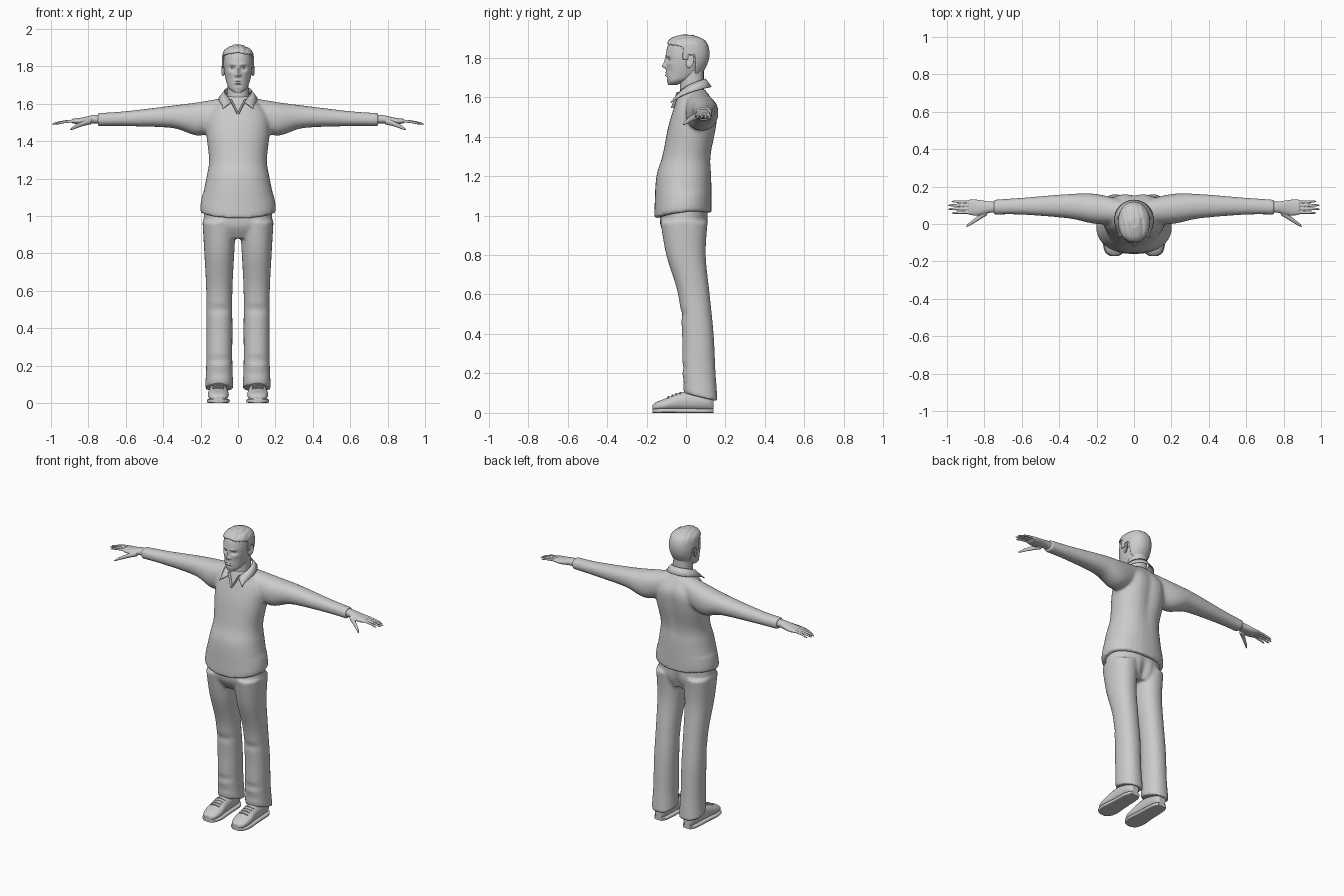
import bpy, bmesh, math
from mathutils import Vector

cube = bpy.data.objects.get("Cube")
if cube:
    bpy.data.objects.remove(cube)

grey = bpy.data.materials.new("light_grey")
grey.use_nodes = True
grey.diffuse_color = (.6, .6, .6, 1)
grey.node_tree.nodes["Principled BSDF"].inputs["Base Color"].default_value = grey.diffuse_color

SIDES = {"left": 1, "right": -1}


# Cross-sections: position along the axis, then centre and half size of the oval
def trunk(z, wide, front, back):
    return Vector((z, 0, (front + back) / 2, wide, (back - front) / 2))


def limb(x, low, top, front, back):
    return Vector((x, (front + back) / 2, (low + top) / 2, (back - front) / 2, (top - low) / 2))


def foot(y, wide, low, top):
    return Vector((y, 0, (low + top) / 2, wide, (top - low) / 2))


def spline(rows, steps):
    result = []
    for i in range(len(rows) - 1):
        before, start = rows[max(i - 1, 0)], rows[i]
        end, after = rows[i + 1], rows[min(i + 2, len(rows) - 1)]
        leave, arrive = (end - before) / 2, (after - start) / 2
        for step in range(steps):
            t = step / steps
            ease = t * t * (3 - 2 * t)
            result.append(start.lerp(end, ease) + leave * t * (1 - t) ** 2 - arrive * t * t * (1 - t))
    return result + [rows[-1]]


def loft(bm, axis, rows, power=2.2, side=1, mid=0, segments=32, steps=6):
    order = {"x": "xyz", "y": "yxz", "z": "zxy"}[axis]
    rings = []
    for at, centre_u, centre_v, half_u, half_v in spline(rows, steps):
        ring = []
        for i in range(segments):
            c, s = math.cos(math.tau * i / segments), math.sin(math.tau * i / segments)
            u = centre_u + half_u * math.copysign(abs(c) ** (2 / power), c)
            v = centre_v + half_v * math.copysign(abs(s) ** (2 / power), s)
            point = dict(zip(order, (at, u, v)))
            ring.append(bm.verts.new((side * (point["x"] + mid), point["y"], point["z"])))
        rings.append(ring)
    for lower, upper in zip(rings, rings[1:]):
        for i in range(segments):
            bm.faces.new((lower[i - 1], lower[i], upper[i], upper[i - 1]))
    bm.faces.new(rings[0])
    bm.faces.new(rings[-1])


def digit(bm, side, start, end, thick, thin):
    """Rounded finger from start to end, bending down a little."""
    rows, count = [], 8
    for i in range(count + 1):
        t = i / count
        point = Vector(start).lerp(Vector(end), t)
        point.z += .02 * t * (1 - t)
        radius = (thick + (thin - thick) * t) * max(.3, math.sqrt(1 - t ** 12))
        rows.append(Vector((*point, radius, radius)))
    loft(bm, "x", rows, power=2, side=side, segments=16, steps=2)


def bump(bm, at, size, push):
    """Soft push around a point, mirrored when the point is off centre."""
    for side in SIDES.values() if at[0] else [1]:
        flip = Vector((side, 1, 1))
        for v in bm.verts:
            offset = v.co * flip - Vector(at)
            weight = math.exp(-sum((d / s) ** 2 for d, s in zip(offset, size)))
            v.co += Vector(push) * flip * weight


def feature(bm, z, wide, tall, out, x=0):
    bump(bm, at=(x, -.1, z), size=(wide, .04, tall), push=(0, -out, 0))


def ball(bm, centre, size):
    for v in bmesh.ops.create_uvsphere(bm, u_segments=24, v_segments=16, radius=1)["verts"]:
        v.co = Vector(centre) + v.co * Vector(size)


def finish(name, bm, voxel=0, relax=0, thick=0):
    bmesh.ops.recalc_face_normals(bm, faces=bm.faces)
    mesh = bpy.data.meshes.new(name)
    bm.to_mesh(mesh)
    bm.free()
    mesh.materials.append(grey)
    mesh.shade_smooth()
    mesh.set_sharp_from_angle(angle=math.radians(50))
    part = bpy.data.objects.new(name, mesh)
    bpy.context.collection.objects.link(part)
    if thick:
        shell = part.modifiers.new("Thickness", "SOLIDIFY")
        shell.thickness, shell.offset = thick, 1
    if voxel:
        blend = part.modifiers.new("Blend", "REMESH")
        blend.mode, blend.voxel_size, blend.use_smooth_shade = "VOXEL", voxel, True
        part.modifiers.new("Relax", "SMOOTH").iterations = relax


# Shirt: body and sleeves blended, with a dipping hem and a hollow spine
bm = bmesh.new()
loft(bm, "z", [trunk(z=1, wide=.2, front=-.16, back=.13), trunk(z=1.05, wide=.2, front=-.16, back=.13),
               trunk(z=1.2, wide=.17, front=-.15, back=.13), trunk(z=1.3, wide=.155, front=-.12, back=.13),
               trunk(z=1.45, wide=.17, front=-.09, back=.16), trunk(z=1.55, wide=.16, front=-.06, back=.16),
               trunk(z=1.64, wide=.07, front=-.03, back=.1)])
for v in bm.verts:
    if v.co.z < 1.1:
        v.co.z += .1 * v.co.y + v.co.x ** 2 / 2
bump(bm, at=(0, .16, 1.45), size=(.04, .1, .2), push=(0, -.015, 0))
for side in SIDES.values():
    loft(bm, "x", [limb(x=.03, low=1.5, top=1.64, front=0, back=.12),
                   limb(x=.2, low=1.43, top=1.61, front=0, back=.16),
                   limb(x=.35, low=1.47, top=1.59, front=.03, back=.16),
                   limb(x=.6, low=1.48, top=1.56, front=.05, back=.14),
                   limb(x=.75, low=1.48, top=1.55, front=.05, back=.13)], side=side)
finish("shirt", bm, voxel=.009, relax=5)

# Trousers: hips and two legs, with tilted cuffs and a few folds
bm = bmesh.new()
loft(bm, "z", [trunk(z=1.04, wide=.18, front=-.13, back=.11), trunk(z=.95, wide=.18, front=-.13, back=.11),
               trunk(z=.88, wide=.13, front=-.09, back=.08)])
for side in SIDES.values():
    loft(bm, "z", [trunk(z=.97, wide=.09, front=-.13, back=.11), trunk(z=.8, wide=.08, front=-.1, back=.1),
                   trunk(z=.6, wide=.07, front=-.04, back=.12), trunk(z=.4, wide=.07, front=-.02, back=.14),
                   trunk(z=.2, wide=.07, front=-.02, back=.15), trunk(z=.08, wide=.076, front=-.01, back=.16)],
         side=side, mid=.1)
for v in bm.verts:
    if v.co.z < .14:
        v.co.z -= 4 * (v.co.y - .07) * (.14 - v.co.z)
for z in (.16, .23, .5):
    bump(bm, at=(.1, -.02, z), size=(.08, .04, .02), push=(0, .008, 0))
bump(bm, at=(0, .1, .93), size=(.02, .06, .07), push=(0, -.02, 0))
finish("trousers", bm, voxel=.009, relax=4)

# Collar: folded band round the neck that falls to pointed wings
bm = bmesh.new()
for side in SIDES.values():
    count, previous = 16, None
    for i in range(count + 1):
        t = i / count
        out = Vector((side * math.sin(2.7 * t), math.cos(2.7 * t), 0))
        top = Vector((0, .025, 1.69 - .08 * t * t)) + out * .07
        low = top + out * .03 + Vector((side * .04, -.01, 0)) * t ** 8
        low.z -= .04
        edge = bm.verts.new(top), bm.verts.new(low)
        if previous:
            bm.faces.new((*previous, *reversed(edge)))
        previous = edge
bmesh.ops.remove_doubles(bm, verts=bm.verts, dist=.001)
finish("collar", bm, thick=.006)

# Neckline: two edges meeting in a point
bm = bmesh.new()
for side in SIDES.values():
    loft(bm, "z", [Vector((1.545 + .08 * t, .04 * t, .03 * t - .068, .006, .009)) for t in (0, .5, 1)],
         side=side, segments=12)
finish("neckline", bm)

# Neck
bm = bmesh.new()
loft(bm, "z", [trunk(z=1.58, wide=.06, front=-.03, back=.09), trunk(z=1.74, wide=.056, front=-.03, back=.09)])
finish("neck", bm)


def skull():
    bm = bmesh.new()
    loft(bm, "z", [trunk(z=1.66, wide=.02, front=-.09, back=-.05), trunk(z=1.68, wide=.047, front=-.095, back=0),
                   trunk(z=1.71, wide=.06, front=-.1, back=.06), trunk(z=1.77, wide=.074, front=-.1, back=.1),
                   trunk(z=1.83, wide=.077, front=-.1, back=.11), trunk(z=1.88, wide=.066, front=-.08, back=.09),
                   trunk(z=1.906, wide=.02, front=-.02, back=.03)], segments=112, steps=12)
    return bm


# Head: sockets, brows, nose, lips, chin and cheeks
bm = skull()
feature(bm, x=.03, z=1.79, wide=.018, tall=.012, out=-.012)
feature(bm, x=.03, z=1.81, wide=.02, tall=.007, out=.005)
feature(bm, z=1.78, wide=.009, tall=.018, out=.012)
feature(bm, z=1.757, wide=.011, tall=.012, out=.02)
feature(bm, x=.012, z=1.753, wide=.007, tall=.007, out=.008)
feature(bm, z=1.723, wide=.02, tall=.005, out=.006)
feature(bm, z=1.717, wide=.02, tall=.003, out=-.004)
feature(bm, z=1.71, wide=.017, tall=.005, out=.007)
feature(bm, z=1.697, wide=.018, tall=.006, out=-.004)
feature(bm, x=.05, z=1.77, wide=.02, tall=.012, out=.004)
feature(bm, x=.05, z=1.73, wide=.02, tall=.02, out=-.004)
finish("head", bm)

# Eyes and hollowed, leaning ears
for label, side in SIDES.items():
    bm = bmesh.new()
    ball(bm, centre=(.03 * side, -.073, 1.79), size=(.013, .0125, .0075))
    finish(label + "_eye", bm)
    bm = bmesh.new()
    ball(bm, centre=(0, 0, 0), size=(.008, .02, .032))
    bump(bm, at=(0, 0, .004), size=(.02, .01, .016), push=(-.007, 0, 0))
    for v in bm.verts:
        x, y, z = v.co
        v.co = side * (.08 + x + y / 3), .02 + y + z / 5, 1.78 + z
    finish(label + "_ear", bm)


# Hair: the skull above a hairline, thickened, with a side parting
def hairline(y):
    if y < -.015:
        return 1.85 - y / 5
    if y < .045:
        return 1.79 if y < .008 else 1.815
    return 1.725


bm = skull()
skin = [f for f in bm.faces if f.calc_center_median().z < hairline(f.calc_center_median().y)]
bmesh.ops.delete(bm, geom=skin, context="FACES")
bump(bm, at=(0, -.06, 1.89), size=(.05, .05, .02), push=(0, 0, .004))
for v in bm.verts:
    if v.co.z > 1.86:
        v.co.z += .0015 * math.sin(260 * v.co.x + 60 * v.co.y)
        if v.co.y < .03:
            v.co.z -= .006 * math.exp(-((v.co.x - .04) / .007) ** 2)
finish("hair", bm, voxel=.004, relax=2, thick=.009)

# Hands: palm, four fingers and a thumb
for label, side in SIDES.items():
    bm = bmesh.new()
    loft(bm, "x", [limb(x=.73, low=1.49, top=1.54, front=.06, back=.12),
                   limb(x=.77, low=1.495, top=1.54, front=.06, back=.12),
                   limb(x=.84, low=1.49, top=1.525, front=.045, back=.13),
                   limb(x=.885, low=1.495, top=1.52, front=.05, back=.13)], side=side)
    for i in range(4):
        spread = i - 1.5
        digit(bm, side, start=(.865, .09 - .018 * spread, 1.507), end=(1 - .01 * spread ** 2, .09 - .021 * spread, 1.49),
              thick=.0085, thin=.006)
    digit(bm, side, start=(.785, .065, 1.507), end=(.9, -.015, 1.46), thick=.018, thin=.008)
    finish(label + "_hand", bm, voxel=.0035, relax=2)

# Shoes: upper, sole and laces
outline = [(-.17, .02, .04), (-.15, .045, .055), (-.1, .056, .075), (-.02, .05, .105), (.1, .043, .11), (.14, .025, .09)]
for label, side in SIDES.items():
    bm = bmesh.new()
    loft(bm, "y", [foot(y, wide, low=.01, top=top) for y, wide, top in outline], side=side, mid=.105)
    finish(label + "_shoe", bm, voxel=.005, relax=2)
    bm = bmesh.new()
    loft(bm, "y", [foot(y, wide + .005, low=0, top=.022) for y, wide, top in outline],
         power=5, side=side, mid=.105)
    finish(label + "_sole", bm)
    bm = bmesh.new()
    for y in (-.09, -.07, -.05, -.03):
        loft(bm, "x", [Vector((x, y, .113 + y / 3 - 7 * x * x, .004, .004)) for x in (-.03, 0, .03)],
             side=side, mid=.105, segments=10)
    finish(label + "_laces", bm)
